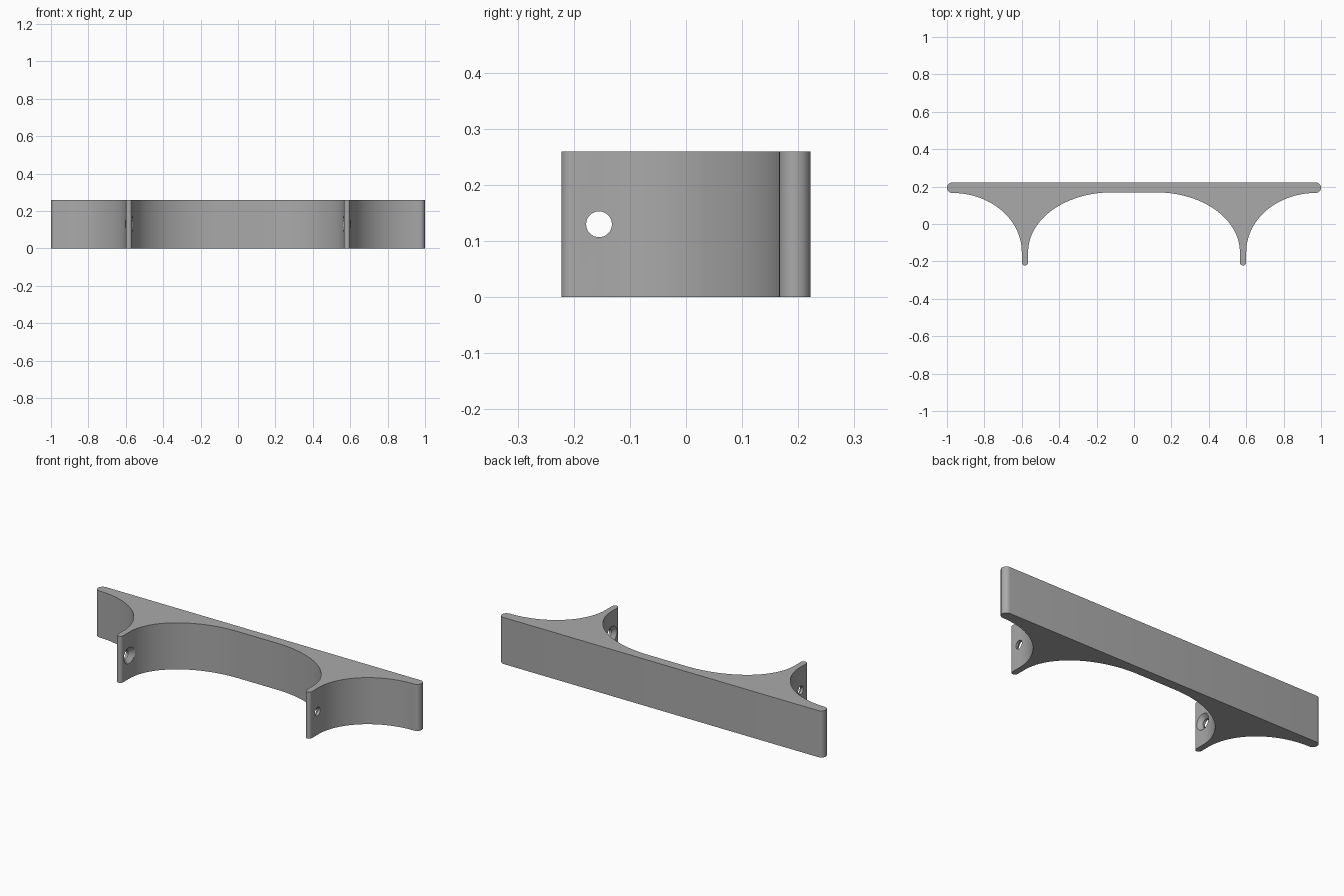
import bpy, bmesh
from math import sin, cos, pi, radians
from mathutils import Matrix

HEIGHT, BACK, LEG_X, LEG_HALF = 0.26, 0.222, 0.583, 0.017
HOLE_Y, HOLE_Z = -0.155, HEIGHT / 2

cube = bpy.data.objects.get("Cube")
if cube:
    bpy.data.objects.remove(cube)

grey = bpy.data.materials.new("plain grey")
grey.use_nodes = True
colour = (0.4, 0.4, 0.4, 1)
grey.diffuse_color = colour
grey.node_tree.nodes["Principled BSDF"].inputs["Base Color"].default_value = colour


def arc(cx, cy, rx, ry, start, end, steps):
    """Points along an elliptical arc, angles in degrees."""
    angles = [radians(start + (end - start) * i / steps) for i in range(steps + 1)]
    return [(cx + rx * cos(a), cy + ry * sin(a)) for a in angles]


def add_object(name, bm):
    bmesh.ops.recalc_face_normals(bm, faces=bm.faces)
    mesh = bpy.data.meshes.new(name)
    bm.to_mesh(mesh)
    bm.free()
    mesh.materials.append(grey)
    obj = bpy.data.objects.new(name, mesh)
    bpy.context.collection.objects.link(obj)
    return obj


# Half outline: rounded bar end, outer sweep, rounded leg tip, inner sweep
inner_x, outer_x = LEG_X - LEG_HALF, LEG_X + LEG_HALF
half = arc(1 - 0.028, BACK - 0.028, 0.028, 0.028, 90, -90, 12)
half += arc(0.972, -0.15, 0.972 - outer_x, 0.316, 90, 180, 24)[1:]
half += arc(LEG_X, LEG_HALF - BACK, LEG_HALF, LEG_HALF, 0, -180, 12)
half += arc(0.12, -0.15, inner_x - 0.12, 0.319, 0, 90, 28)
outline = half + [(-x, y) for x, y in reversed(half)]

# Extruded bracket body
bm = bmesh.new()
face = bm.faces.new([bm.verts.new((x, y, 0)) for x, y in outline])
result = bmesh.ops.extrude_face_region(bm, geom=[face])
top = [v for v in result["geom"] if isinstance(v, bmesh.types.BMVert)]
bmesh.ops.translate(bm, verts=top, vec=(0, 0, HEIGHT))
bracket = add_object("bracket", bm)

# Countersunk screw holes through the legs, wide on the inner side
rings = [(0.48, 0.05), (0.561, 0.05), (0.586, 0.023), (0.70, 0.023)]
for side, label in ((1, "left"), (-1, "right")):
    bm = bmesh.new()
    loops = [[bm.verts.new((side * x, HOLE_Y + cy, HOLE_Z + cz))
              for cy, cz in arc(0, 0, r, r, 0, 348.75, 31)] for x, r in rings]
    for a, b in zip(loops, loops[1:]):
        for i in range(len(a)):
            bm.faces.new((a[i - 1], a[i], b[i], b[i - 1]))
    bm.faces.new(loops[0])
    bm.faces.new(loops[-1])
    cutter = add_object(label + "_hole_cutter", bm)
    cutter.hide_render = True
    cutter.hide_set(True)
    cut = bracket.modifiers.new(label + " hole", "BOOLEAN")
    cut.operation, cut.solver, cut.object = "DIFFERENCE", "EXACT", cutter

# Apply the cuts, drop the cutters and smooth the curved walls
bpy.ops.object.select_all(action="DESELECT")
bpy.context.view_layer.objects.active = bracket
bracket.select_set(True)
for name in [m.name for m in bracket.modifiers]:
    bpy.ops.object.modifier_apply(modifier=name)
for obj in [o for o in bpy.data.objects if o.name.endswith("_hole_cutter")]:
    bpy.data.objects.remove(obj)
bpy.ops.object.shade_smooth_by_angle(angle=radians(30))
